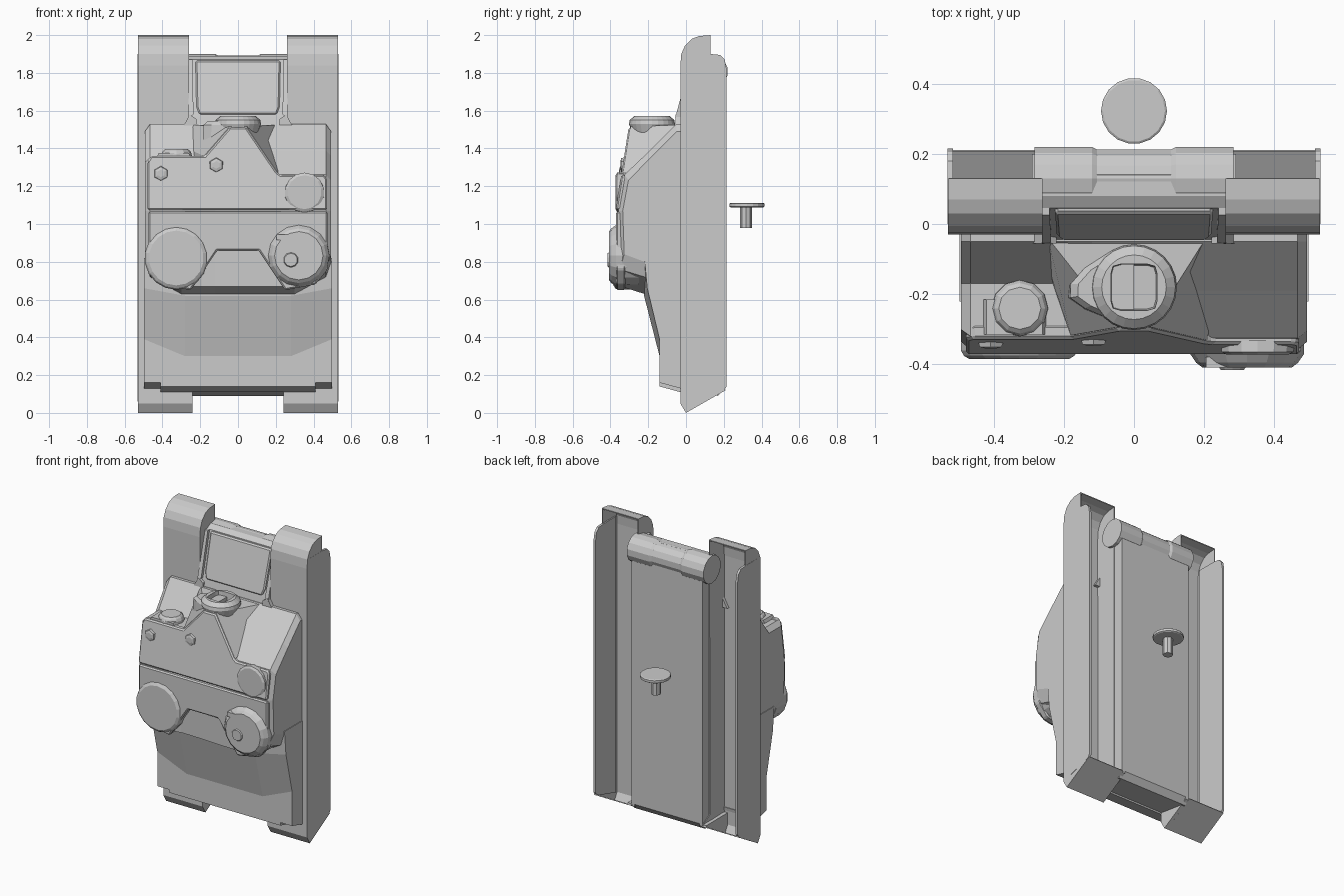
import bpy, bmesh, math
from mathutils import Vector

if "Cube" in bpy.data.objects:
    bpy.data.objects.remove(bpy.data.objects["Cube"])


def loft(name, rings, bevel=0, open_edges=()):
    """Skin a list of equal-length rings of 3D points and cap both ends."""
    bm = bmesh.new()
    vs = [[bm.verts.new(p) for p in r] for r in rings]
    n = len(rings[0])
    for a, b in zip(vs, vs[1:]):
        for i in range(n):
            if i not in open_edges:
                j = (i + 1) % n
                bm.faces.new((a[i], a[j], b[j], b[i]))
    bm.faces.new(vs[0][::-1])
    bm.faces.new(vs[-1])
    bmesh.ops.recalc_face_normals(bm, faces=bm.faces)
    me = bpy.data.meshes.new(name)
    bm.to_mesh(me)
    bm.free()
    ob = bpy.data.objects.new(name, me)
    bpy.context.collection.objects.link(ob)
    if bevel:
        m = ob.modifiers.new("bevel", 'BEVEL')
        m.width = bevel
        m.segments = 1
        m.limit_method = 'ANGLE'
    return ob


def prism(name, yz, x0, x1, bevel=0, open_edges=()):
    """Side profile extruded along x."""
    return loft(name, [[(x, y, z) for y, z in yz] for x in (x0, x1)], bevel, open_edges)


def plate(name, xz, front, thick, bevel=0):
    """Front outline given a front surface y = front(z) and a thickness."""
    return loft(name, [[(x, front(z) + d, z) for x, z in xz] for d in (0, thick)], bevel)


def turned(name, centre, axis, steps, n=16, phase=0.0):
    """Stack of circles (radius, distance) along an axis."""
    ax = Vector(axis)
    u = Vector((0, 0, 1)) if abs(ax.z) < .5 else Vector((1, 0, 0))
    v = ax.cross(u)
    ang = [2 * math.pi * i / n + phase for i in range(n)]
    return loft(name, [[Vector(centre) + ax * d + r * (u * math.cos(t) + v * math.sin(t))
                        for t in ang] for r, d in steps])


# Side guards: hollow rails with thin skirts, one per side
rail = [(0, 0), (.21, .12), (.13, .17), (.13, 2), (.07, 1.995), (.03, 1.98),
        (-.005, 1.945), (-.025, 1.9), (-.03, 1.84), (-.03, .05)]
skirt = [(.0, .06), (.2, .115), (.215, .14), (.215, 1.82), (.205, 1.87), (.18, 1.895),
         (.13, 1.9), (.0, 1.9)]
for s, side in ((1, "right"), (-1, "left")):
    ob = prism("rail_" + side, rail, s * .26, s * .53, open_edges=(1, 2))
    m = ob.modifiers.new("shell", 'SOLIDIFY')
    m.thickness = .008
    m.offset = -1
    prism("skirt_" + side, skirt, s * .516, s * .531)
    prism("foot_pad_" + side, [(0, 0), (.2, .115), (.2, .13), (-.03, .13), (-.03, .05)],
          s * .24, s * .29)

# Central hull between the rails
prism("hull", [(-.05, 1.5), (-.035, 1.57), (.045, 1.87), (.08, 1.89), (.14, 1.89), (.2, 1.8),
               (.2, .13), (.17, .09), (-.03, .12)], -.262, .262)
slope = lambda z: -.035 + (z - 1.57) * .267
plate("rear_panel", [(-.205, 1.58), (.205, 1.58), (.22, 1.62), (.225, 1.865), (-.225, 1.865), (-.22, 1.62)],
      lambda z: slope(z) - .015, .04, .008)
for s, side in ((1, "right"), (-1, "left")):
    plate("panel_edge_" + side, [(s * .236, 1.58), (s * .262, 1.56), (s * .262, 1.87), (s * .24, 1.87)],
          lambda z: slope(z) - .02, .04)
    plate("corner_gusset_" + side, [(s * .22, 1.5), (s * .3, 1.5), (s * .28, 1.535), (s * .255, 1.58), (s * .22, 1.555)],
          lambda z: -.055, .05)

# Roll across the back
turned("roll", (0, .13, 1.808), (1, 0, 0),
       [(.092, -.283), (.092, -.12), (.084, -.105), (.084, .105), (.092, .12), (.092, .283)], 14)

# Sloping lower plate with splayed corners
def low(x, bend_z, top_y, top_z):
    return [(x, y, z) for y, z in ((-.03, .13), (-.14, .16), (-.14, bend_z),
                                   (top_y, top_z), (-.22, .82), (-.03, .82))]
loft("lower_plate", [low(-.497, .39, -.205, .66), low(-.28, .30, -.222, .62),
                     low(.28, .30, -.222, .62), low(.497, .39, -.205, .66)])
prism("lower_lip", [(-.14, .165), (-.14, .14), (-.03, .11), (-.02, .165)], -.41, .41)

# Main housing: cross-sections from left to right, the left side has a step
def section(x, top, mid, edge, front, base):
    pts = [(-.03, top), (-.05, top), mid, edge, (front, 1.07),
           (front + .008, base + .04), (-.22, base), (-.03, base)]
    return [(x, y, z) for y, z in pts]
step, ramp = ((-.17, 1.355), (-.32, 1.355)), ((-.19, 1.39), (-.325, 1.262))
loft("housing", [
    section(-.493, 1.49, (-.17, 1.325), (-.30, 1.325), -.335, .80),
    section(-.465, 1.53, *step, -.358, .72),
    section(-.30, 1.53, *step, -.355, .63),
    section(-.19, 1.53, *step, -.335, .63),
    section(-.12, 1.53, *ramp, -.335, .63),
    section(.30, 1.53, *ramp, -.355, .63),
    section(.465, 1.53, *ramp, -.358, .72),
    section(.493, 1.49, (-.18, 1.36), (-.305, 1.23), -.335, .80)])

# Raised mound behind the pointed front plate
face = lambda z: -.372 + .155 * (z - 1.07)
front = [(-.19, 1.2), (-.18, 1.36), (-.045, 1.515), (.045, 1.515), (.21, 1.27), (.21, 1.2)]
back = [(-.28, 1.2), (-.27, 1.4), (-.245, 1.525), (.205, 1.525), (.23, 1.4), (.24, 1.2)]
loft("mound", [[(x, face(z) + .01, z) for x, z in front], [(x, -.04, z) for x, z in back]])

# Front plates
plate("upper_front_plate", [(-.478, 1.075), (-.478, 1.33), (-.46, 1.36), (-.175, 1.36), (-.045, 1.51),
                            (.045, 1.51), (.205, 1.275), (.225, 1.26), (.455, 1.26), (.47, 1.24),
                            (.47, 1.075)], face, .04, .008)
plate("lower_front_plate", [(-.475, 1.065), (-.475, .76), (-.41, .68), (-.25, .65), (-.11, .86),
                            (.11, .86), (.25, .65), (.41, .68), (.475, .76), (.475, 1.065)],
      lambda z: -.37, .05, .008)

# Round covers and bolts on the front
turned("round_cover_left", (-.327, -.35, .82), (0, -1, 0),
       [(.165, -.1), (.168, .01), (.160, .025), (.145, .034)], 18)
turned("round_cover_right", (.322, -.35, .832), (0, -1, 0),
       [(.165, -.1), (.162, .02), (.145, .045), (.128, .058)], 16)
turned("cover_boss", (.28, -.40, .81), (0, -1, 0), [(.045, 0), (.035, .015)], 10)
plate("cover_tab", [(.205, .915), (.27, .915), (.27, .945), (.205, .945)], lambda z: -.408, .03)
turned("cap_upper_right", (.352, -.352, 1.165), (0, -1, .155), [(.108, -.02), (.105, .012), (.09, .02)], 14)
for i, (x, z) in enumerate(((-.408, 1.265), (-.115, 1.31))):
    turned(f"bolt_{i + 1}", (x, face(z) + .006, z), (0, -1, .155), [(.042, 0), (.036, .014), (.02, .018)], 6)

# Small round cap on the left step
turned("step_cap", (-.325, -.24, 1.35), (0, 0, 1), [(.082, -.03), (.08, .02), (.072, .036), (.06, .046)], 12)
plate("step_cap_base", [(-.44, 1.33), (-.24, 1.33), (-.26, 1.375), (-.42, 1.375)], lambda z: -.315, .1)

# Top collar with a squared socket and a side lobe
n, cy = 24, -.18
ang = [2 * math.pi * i / n for i in range(n)]
circle = lambda r, z: [(r * math.cos(t), cy + r * math.sin(t), z) for t in ang]
def socket(h, z):
    out = []
    for t in ang:
        r = min(h / max(abs(math.cos(t)), abs(math.sin(t))), h * 1.28)
        out.append((r * math.cos(t), cy + r * math.sin(t), z))
    return out
loft("collar", [circle(.105, 1.48), circle(.122, 1.53), circle(.118, 1.55), circle(.092, 1.573),
                socket(.066, 1.573), socket(.062, 1.515)])
lobe = [(0, .115), (-.07, .10), (-.14, .055), (-.18, .01), (-.182, -.03), (-.14, -.06), (-.07, -.09), (0, -.115)]
loft("collar_lobe", [[(x * k, cy + y * k, z) for x, y in lobe]
                     for k, z in ((1.05, 1.36), (1, 1.525), (.88, 1.545))])

# Free-standing pin behind the hull
turned("pin_head", (0, .322, 0), (0, 0, 1), [(.088, 1.088), (.094, 1.092), (.094, 1.108), (.088, 1.112)], 18)
turned("pin_stem", (0, .318, 0), (0, 0, 1), [(.031, .978), (.031, 1.09)], 8)
